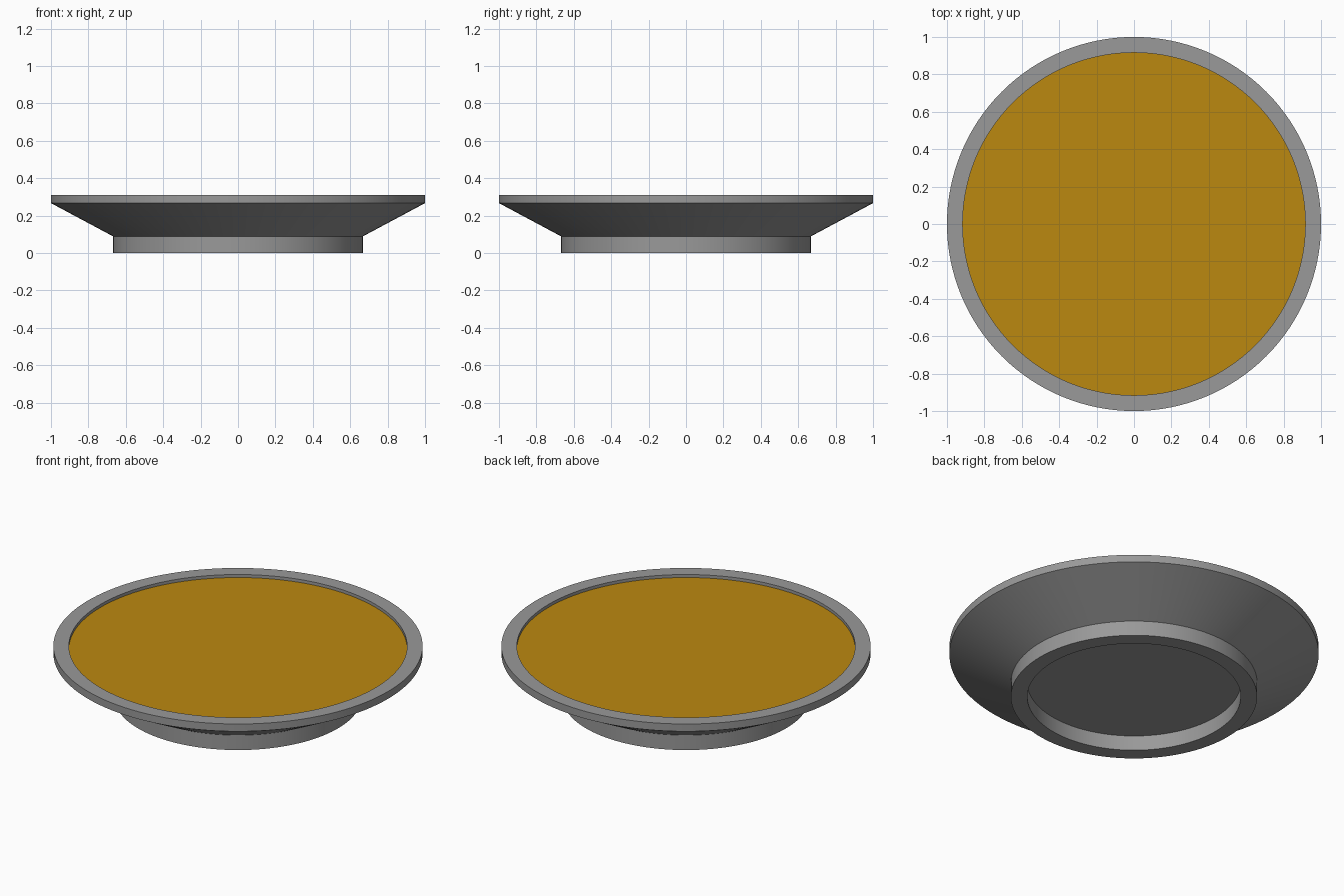
import bpy, bmesh, math

if "Cube" in bpy.data.objects:
    bpy.data.objects.remove(bpy.data.objects["Cube"])

SEGMENTS = 128


def material(name, rgb):
    m = bpy.data.materials.new(name)
    m.diffuse_color = (*rgb, 1.0)
    m.use_nodes = True
    m.node_tree.nodes["Principled BSDF"].inputs["Base Color"].default_value = m.diffuse_color
    return m


def lathe(name, profile, mat):
    """Spin a closed (radius, z) profile around z; radius 0 becomes a pole."""
    bm = bmesh.new()
    verts = [bm.verts.new((r, 0, z)) for r, z in profile]
    edges = [bm.edges.new(pair) for pair in zip(verts, verts[1:])]
    bmesh.ops.spin(bm, geom=verts + edges, axis=(0, 0, 1), cent=(0, 0, 0),
                   angle=math.tau, steps=SEGMENTS, use_duplicate=False)
    bmesh.ops.remove_doubles(bm, verts=bm.verts, dist=1e-5)
    bmesh.ops.recalc_face_normals(bm, faces=bm.faces)
    mesh = bpy.data.meshes.new(name)
    bm.to_mesh(mesh)
    bm.free()
    mesh.materials.append(mat)
    obj = bpy.data.objects.new(name, mesh)
    bpy.context.collection.objects.link(obj)
    bpy.ops.object.select_all(action='DESELECT')
    obj.select_set(True)
    bpy.context.view_layer.objects.active = obj
    bpy.ops.object.shade_smooth_by_angle(angle=math.radians(20))
    return obj


grey = material("grey_ceramic", (0.32, 0.32, 0.32))
amber = material("amber_filling", (0.50, 0.25, 0.005))

# Bowl: recessed foot ring, flared wall, upright rim and hollow inside
lathe("bowl", [(0, 0.089), (0.578, 0.089), (0.578, 0), (0.667, 0),
               (0.667, 0.089), (1, 0.267), (1, 0.311), (0.916, 0.311),
               (0.916, 0.267), (0.62, 0.12), (0, 0.12)], grey)

# Filling: flat disc just below the rim
lathe("filling", [(0, 0.293), (0.916, 0.293), (0.916, 0.27), (0, 0.27)], amber)
